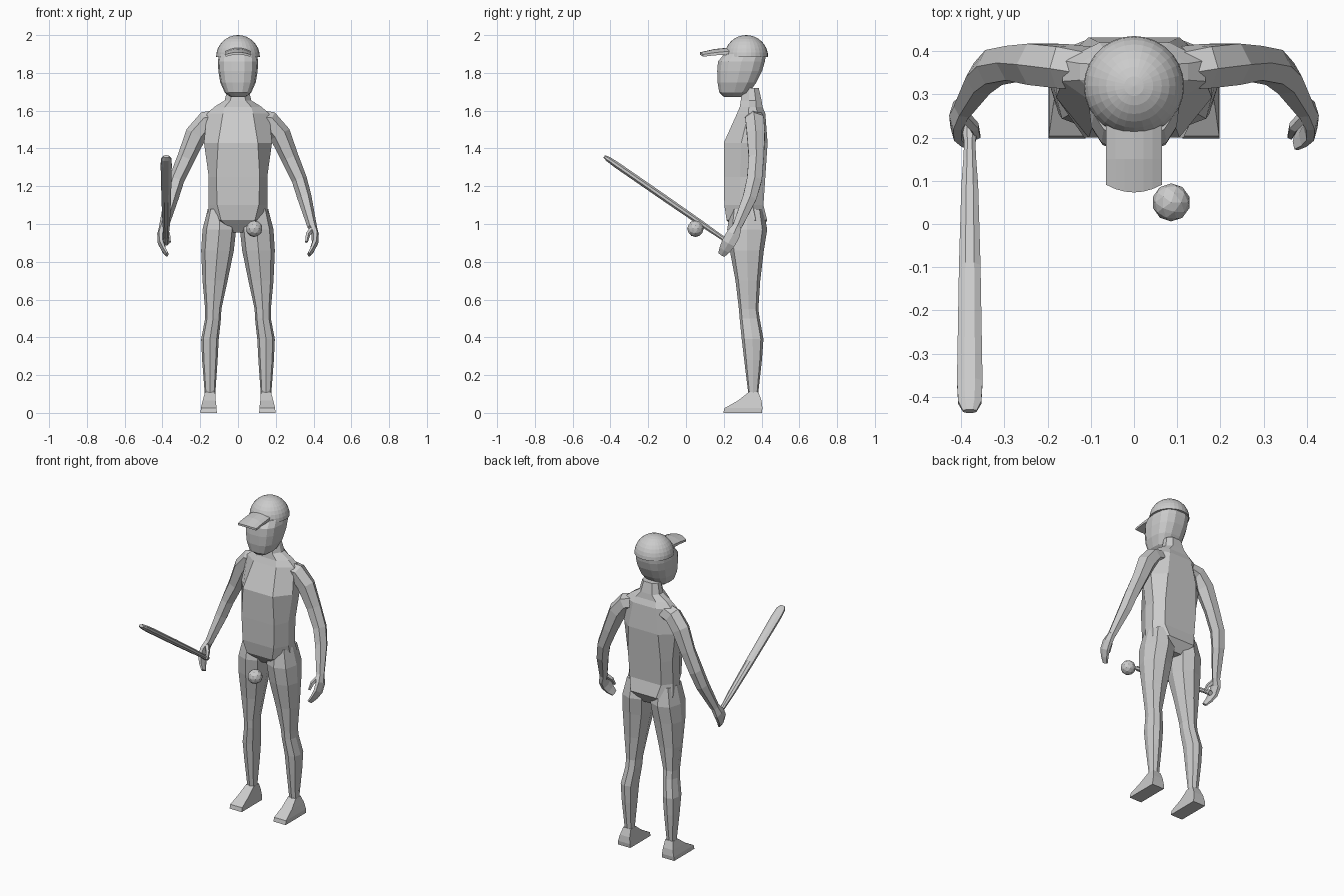
import bpy, bmesh, math
from mathutils import Vector

if "Cube" in bpy.data.objects:
    bpy.data.objects.remove(bpy.data.objects["Cube"])

grey = bpy.data.materials.new("light grey")
grey.diffuse_color = (0.6, 0.6, 0.6, 1)
grey.use_nodes = True
grey.node_tree.nodes["Principled BSDF"].inputs["Base Color"].default_value = grey.diffuse_color


def finish(name, bm):
    bmesh.ops.recalc_face_normals(bm, faces=bm.faces)
    me = bpy.data.meshes.new(name)
    bm.to_mesh(me)
    bm.free()
    me.materials.append(grey)
    ob = bpy.data.objects.new(name, me)
    bpy.context.collection.objects.link(ob)
    return ob


def loft(name, rings, mirror=1):
    """Skin equal-length rings of points and cap both ends."""
    bm = bmesh.new()
    vs = [[bm.verts.new((p[0] * mirror, p[1], p[2])) for p in r] for r in rings]
    n = len(vs[0])
    for a, b in zip(vs, vs[1:]):
        for i in range(n):
            bm.faces.new((a[i], a[(i + 1) % n], b[(i + 1) % n], b[i]))
    bm.faces.new(vs[0])
    bm.faces.new(vs[-1])
    return finish(name, bm)


def box_ring(z, x0, x1, y0, y1, n=8, p=0.8, off=0.0):
    """Level ring: superellipse filling the given x and y range."""
    pts = []
    for i in range(n):
        a = 2 * math.pi * i / n + off
        c, s = math.cos(a), math.sin(a)
        sx = math.copysign(abs(c) ** p, c)
        sy = math.copysign(abs(s) ** p, s)
        pts.append(((x0 + x1) / 2 + sx * (x1 - x0) / 2, (y0 + y1) / 2 + sy * (y1 - y0) / 2, z))
    return pts


def tube(name, path, n=6, mirror=1, off=0.0):
    """Rings (x, y, z, rx, ry) set square to the path."""
    P = [Vector(q[:3]) for q in path]
    rings = []
    for i, q in enumerate(path):
        t = (P[min(i + 1, len(P) - 1)] - P[max(i - 1, 0)]).normalized()
        u = Vector((1, 0, 0))
        u = (u - t * u.dot(t)).normalized()
        v = t.cross(u)
        rings.append([P[i] + u * q[3] * math.cos(2 * math.pi * k / n + off)
                      + v * q[4] * math.sin(2 * math.pi * k / n + off) for k in range(n)])
    return loft(name, rings, mirror)


# Torso and neck: flat front and back panels with angled sides
def torso_ring(z, w, fw, yf, yb):
    d = yb - yf
    half = [(fw, yf), (w, yf + 0.4 * d), (w, yf + 0.72 * d), (fw, yb)]
    return [(x, y, z) for x, y in half] + [(-x, y, z) for x, y in reversed(half)]


loft("torso", [torso_ring(*r) for r in (
    (1.72, .055, .03, .30, .385), (1.655, .07, .04, .29, .40), (1.62, .125, .07, .285, .405),
    (1.585, .165, .08, .27, .42), (1.43, .18, .105, .20, .432), (1.25, .155, .115, .20, .42),
    (1.10, .155, .11, .203, .41), (1.02, .165, .09, .215, .43), (.955, .06, .025, .27, .39))])

# Head
loft("head", [box_ring(z, -w, w, a, b, 14, 0.75) for z, w, a, b in (
    (1.673, .04, .20, .29), (1.695, .07, .175, .335), (1.75, .094, .165, .375),
    (1.81, .104, .163, .405), (1.86, .107, .167, .42), (1.90, .10, .20, .425))])

# Cap dome
bm = bmesh.new()
bmesh.ops.create_uvsphere(bm, u_segments=28, v_segments=16, radius=0.116)
bmesh.ops.bisect_plane(bm, geom=bm.verts[:] + bm.edges[:] + bm.faces[:], plane_co=(0, 0, 0),
                       plane_no=(0, 0, -1), clear_outer=True)
bmesh.ops.holes_fill(bm, edges=[e for e in bm.edges if e.is_boundary], sides=0)
bmesh.ops.translate(bm, verts=bm.verts, vec=(0, 0.319, 1.884))
finish("cap_dome", bm)

# Cap brim: a plate drooping at its sides
rings = []
for k in range(7):
    f = k / 3 - 1
    x, yf, drop = 0.065 * f, 0.073 + 0.018 * f * f, 0.019 * f * f
    rings.append([(x, yf, 1.897 - drop * .6), (x, yf, 1.909 - drop * .6), (x, .15, 1.926 - drop),
                  (x, .24, 1.935 - drop), (x, .24, 1.915 - drop), (x, .15, 1.912 - drop)])
loft("cap_brim", rings)

for side, m in (("left", 1), ("right", -1)):
    # Legs
    loft(side + "_leg", [box_ring(*r) for r in (
        (1.08, .03, .16, .235, .41), (.97, .010, .188, .218, .43), (.86, .022, .195, .232, .412),
        (.70, .055, .188, .262, .393), (.55, .088, .174, .28, .383), (.50, .09, .174, .284, .39),
        (.39, .102, .195, .295, .41), (.28, .108, .19, .308, .402), (.10, .12, .176, .33, .382))], m)
    # Feet: wedges
    loft(side + "_foot", [box_ring(*r, n=4, p=0.01, off=math.pi / 4) for r in (
        (0, .112, .198, .197, .402), (.025, .113, .197, .203, .405),
        (.065, .118, .187, .275, .40), (.11, .121, .175, .332, .383))], m)
    # Arms
    tube(side + "_arm", (
        (.09, .36, 1.56, .05, .05), (.165, .365, 1.545, .055, .056), (.222, .37, 1.475, .057, .055),
        (.275, .372, 1.35, .047, .046), (.325, .362, 1.235, .041, .046), (.352, .337, 1.14, .038, .042),
        (.393, .27, .985, .025, .028)), 6, m)
    # Hands: palm with curled fingers, and a thumb
    tube(side + "_palm", (
        (.392, .272, .99, .024, .026), (.408, .25, .945, .020, .042), (.408, .225, .90, .017, .042),
        (.393, .205, .865, .013, .034), (.375, .188, .838, .009, .022)), 6, m)
    tube(side + "_thumb", (
        (.395, .25, .975, .015, .016), (.37, .225, .945, .013, .014), (.362, .203, .905, .008, .009)), 5, m)

# Bat: slightly flattened tapering club
start, end = Vector((-.38, .235, .897)), Vector((-.38, -.433, 1.358))
tube("bat", [(*start.lerp(end, t), rx, ry) for t, rx, ry in (
    (0, .014, .014), (.015, .018, .016), (.04, .018, .016), (.07, .014, .013), (.13, .016, .014),
    (.22, .021, .016), (.5, .027, .018), (.9, .032, .018), (.97, .029, .015), (1, .017, .008))],
    8, 1, math.pi / 8)

# Ball
bm = bmesh.new()
bmesh.ops.create_icosphere(bm, subdivisions=2, radius=0.044)
bmesh.ops.translate(bm, verts=bm.verts, vec=(.086, .05, .975))
finish("ball", bm)
